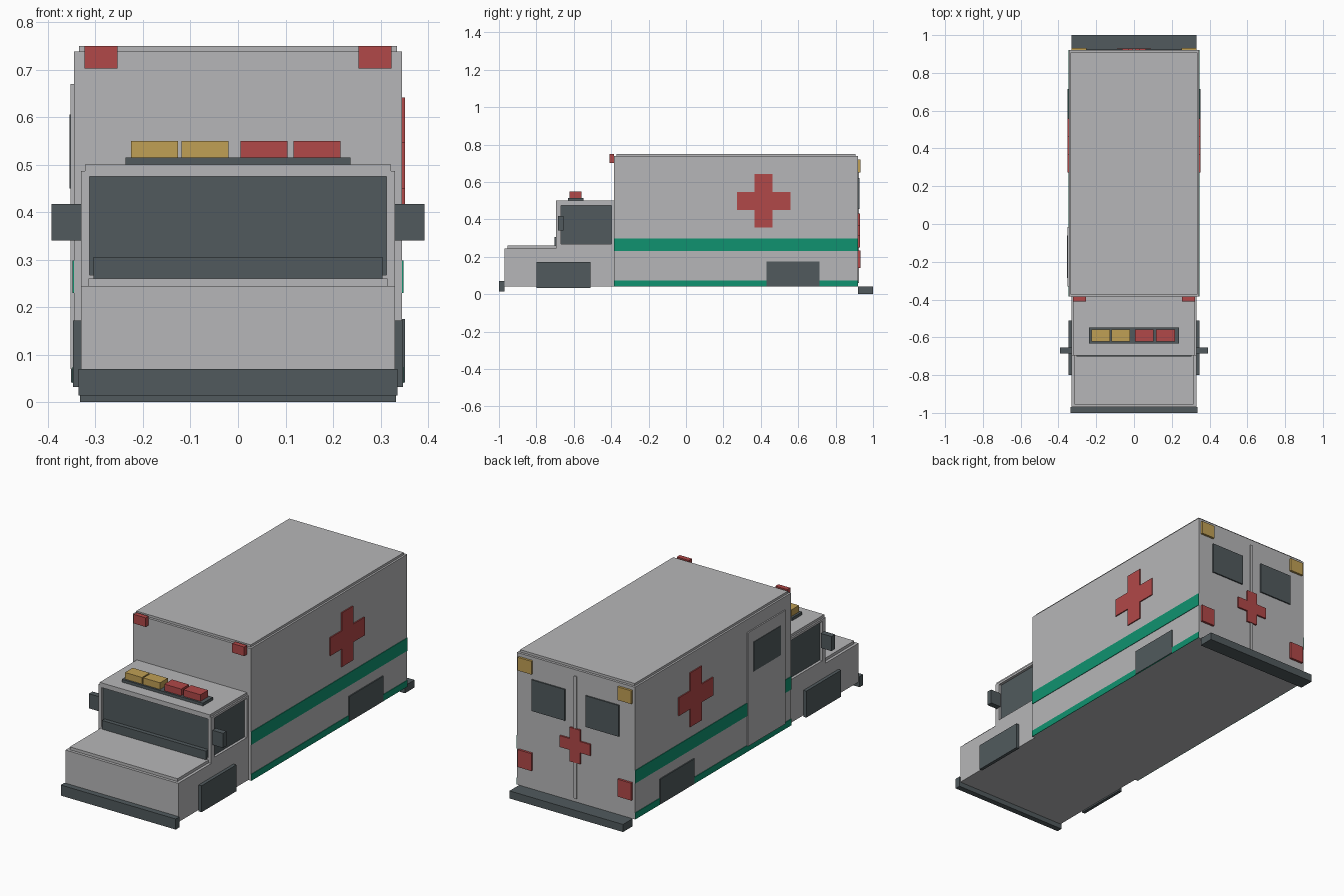
import bpy
import bmesh

cube = bpy.data.objects.get("Cube")
if cube:
    bpy.data.objects.remove(cube, do_unlink=True)


def material(name, r, g, b):
    m = bpy.data.materials.new(name)
    m.use_nodes = True
    m.diffuse_color = (r, g, b, 1)
    m.node_tree.nodes["Principled BSDF"].inputs["Base Color"].default_value = (r, g, b, 1)
    return m


GREY = material("body grey", 0.47, 0.47, 0.48)
DARK = material("dark slate", 0.082, 0.102, 0.11)
RED = material("signal red", 0.44, 0.065, 0.065)
GREEN = material("stripe green", 0.005, 0.29, 0.16)
YELLOW = material("amber", 0.53, 0.35, 0.09)


def finish(name, bm, mat):
    bmesh.ops.recalc_face_normals(bm, faces=bm.faces)
    mesh = bpy.data.meshes.new(name)
    bm.to_mesh(mesh)
    bm.free()
    mesh.materials.append(mat)
    obj = bpy.data.objects.new(name, mesh)
    bpy.context.collection.objects.link(obj)
    return obj


def box(name, mat, x, y, z):
    """Box from (min, max) ranges on each axis."""
    bm = bmesh.new()
    bmesh.ops.create_cube(bm, size=1)
    for v in bm.verts:
        v.co = [(a + b) / 2 + c * (b - a) for c, (a, b) in zip(v.co, (x, y, z))]
    return finish(name, bm, mat)


def pair(name, mat, x, y, z):
    """The same box on the left (+x) and the right (-x)."""
    box("left_" + name, mat, x, y, z)
    box("right_" + name, mat, (-x[1], -x[0]), y, z)


def wide(half):
    return (-half, half)


def cross(name, mat, reach, arm, place, direction):
    """Plus-shaped plate; place maps (u, v) to a point, direction is its thickness."""
    r, a = reach, arm
    outline = [(-a, -r), (a, -r), (a, -a), (r, -a), (r, a), (a, a),
               (a, r), (-a, r), (-a, a), (-r, a), (-r, -a), (-a, -a)]
    bm = bmesh.new()
    face = bm.faces.new([bm.verts.new(place(u, v)) for u, v in outline])
    ext = bmesh.ops.extrude_face_region(bm, geom=[face])
    bmesh.ops.translate(bm, vec=direction,
                        verts=[g for g in ext["geom"] if isinstance(g, bmesh.types.BMVert)])
    finish(name, bm, mat)


# Rear compartment
BOX_Y = (-0.385, 0.92)
box("rear_compartment", GREY, wide(0.345), BOX_Y, (0.04, 0.738))
box("compartment_roof", GREY, wide(0.335), (-0.372, 0.907), (0.738, 0.75))

# Bonnet and cab, with glass set back between the posts
box("bonnet", GREY, wide(0.33), (-0.97, -0.69), (0.04, 0.245))
box("bonnet_lid", GREY, wide(0.315), (-0.955, -0.69), (0.245, 0.26))
box("cab_lower", GREY, wide(0.33), (-0.695, -0.385), (0.04, 0.268))
box("cab_glass", DARK, wide(0.316), (-0.68, -0.387), (0.268, 0.475))
pair("windscreen_post", GREY, (0.312, 0.33), (-0.695, -0.667), (0.268, 0.475))
pair("cab_rear_post", GREY, (0.312, 0.33), (-0.397, -0.385), (0.268, 0.475))
box("cab_roof_rim", GREY, wide(0.33), (-0.695, -0.385), (0.475, 0.487))
box("cab_roof", GREY, wide(0.322), (-0.695, -0.385), (0.487, 0.5))
box("windscreen_ledge", DARK, wide(0.304), (-0.702, -0.68), (0.26, 0.306))
pair("mirror", DARK, (0.33, 0.392), (-0.685, -0.655), (0.34, 0.417))

# Bumpers
box("front_bumper", DARK, wide(0.336), (-1.0, -0.97), (0.014, 0.07))
box("rear_bumper", DARK, wide(0.332), (0.92, 1.0), (0.0, 0.04))

# Wheel panels and stripes
pair("front_wheel_panel", DARK, (0.33, 0.347), (-0.8, -0.51), (0.032, 0.172))
pair("rear_wheel_panel", DARK, (0.345, 0.351), (0.43, 0.715), (0.042, 0.175))
pair("upper_stripe", GREEN, (0.345, 0.348), BOX_Y, (0.23, 0.298))
pair("lower_stripe", GREEN, (0.345, 0.348), BOX_Y, (0.04, 0.074))

# Side crosses
for side, s in (("left", 1), ("right", -1)):
    cross(side + "_cross", RED, 0.143, 0.048,
          lambda u, v, s=s: (s * 0.345, 0.415 + u, 0.498 + v), (s * 0.006, 0, 0))

# Side door on the right
box("side_door", GREY, (-0.352, -0.345), (-0.33, -0.015), (0.07, 0.67))
box("side_door_window", DARK, (-0.355, -0.352), (-0.285, -0.06), (0.45, 0.605))

# Rear doors
pair("rear_window", DARK, (0.06, 0.255), (0.92, 0.927), (0.455, 0.62))
box("rear_door_seam", GREY, wide(0.008), (0.92, 0.926), (0.06, 0.705))
cross("rear_cross", RED, 0.09, 0.03, lambda u, v: (u, 0.92, 0.34 + v), (0, 0.009, 0))
pair("rear_top_lamp", YELLOW, (0.252, 0.332), (0.92, 0.932), (0.65, 0.72))
pair("rear_low_lamp", RED, (0.252, 0.332), (0.92, 0.932), (0.14, 0.232))

# Front corner lamps and roof light bar
pair("front_corner_lamp", RED, (0.253, 0.323), (-0.41, -0.385), (0.702, 0.75))
box("light_bar_base", DARK, wide(0.237), (-0.632, -0.548), (0.5, 0.515))
for i, (x, mat) in enumerate(((-0.225, YELLOW), (-0.119, YELLOW), (0.005, RED), (0.117, RED))):
    box(f"light_bar_lamp_{i + 1}", mat, (x, x + 0.099), (-0.622, -0.558), (0.515, 0.55))
